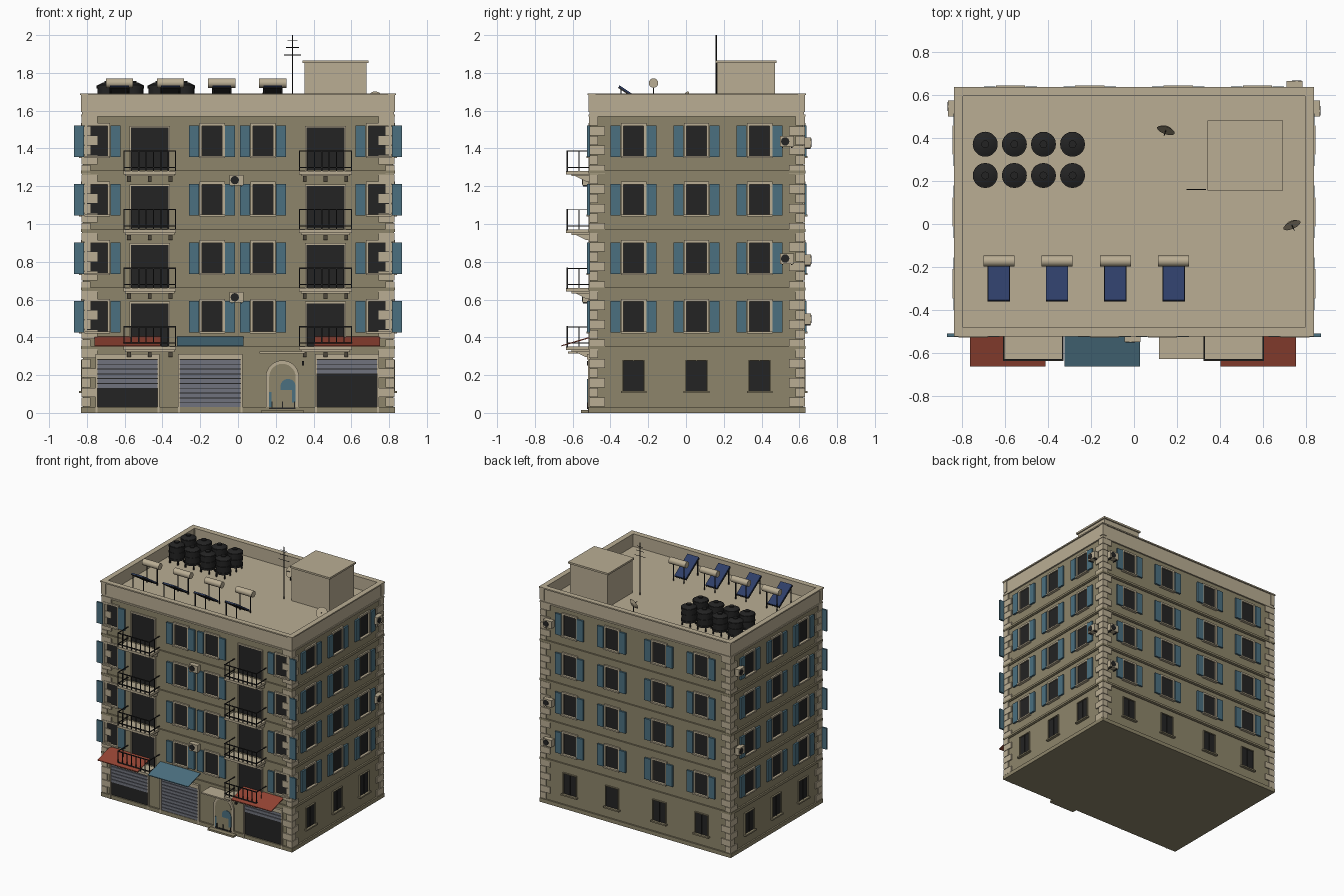
import bpy, bmesh, math
from mathutils import Matrix, Vector

if "Cube" in bpy.data.objects:
    bpy.data.objects.remove(bpy.data.objects["Cube"])

COLORS = {
    "wall_olive": (0.27, 0.235, 0.145), "stone_beige": (0.49, 0.42, 0.295),
    "shutter_teal": (0.07, 0.16, 0.215), "awning_red": (0.30, 0.058, 0.034),
    "near_black": (0.017, 0.017, 0.017), "panel_navy": (0.027, 0.048, 0.138),
    "roller_grey": (0.16, 0.17, 0.205),
}
MATS = {}
for n, c in COLORS.items():
    MATS[n] = bpy.data.materials.new(n)
    MATS[n].diffuse_color = (*c, 1)
OLIVE, BEIGE, TEAL, RED, BLACK, NAVY, GREY = COLORS

PARTS = {}


def part(name, mat):
    """Mesh under construction for one named part."""
    if name not in PARTS:
        PARTS[name] = (bmesh.new(), mat)
    return PARTS[name][0]


def box(name, mat, x0, x1, y0, y1, z0, z1, rot=None):
    m = Matrix.Translation(((x0 + x1) / 2, (y0 + y1) / 2, (z0 + z1) / 2))
    if rot:
        m = m @ rot
    m = m @ Matrix.Diagonal((abs(x1 - x0), abs(y1 - y0), abs(z1 - z0), 1))
    bmesh.ops.create_cube(part(name, mat), size=1, matrix=m)


def cyl(name, mat, center, axis, r, h, r2=None, seg=16):
    q = Vector(axis).to_track_quat('Z', 'Y').to_matrix().to_4x4()
    bmesh.ops.create_cone(part(name, mat), cap_ends=True, segments=seg, radius1=r,
                          radius2=r if r2 is None else r2, depth=h,
                          matrix=Matrix.Translation(center) @ q)


def prism(name, mat, pts, to3d, shift):
    """Extrude a 2D outline mapped by to3d along the shift vector."""
    bm = part(name, mat)
    f = bm.faces.new([bm.verts.new(to3d(*p)) for p in pts])
    ext = bmesh.ops.extrude_face_region(bm, geom=[f])
    bmesh.ops.translate(bm, vec=shift, verts=[v for v in ext["geom"] if isinstance(v, bmesh.types.BMVert)])
    bmesh.ops.recalc_face_normals(bm, faces=bm.faces[:])


# Main body extents
WX, YF, YB = 0.82, -0.505, 0.62
FLOOR, H = 0.345, 0.31
LEVELS = [FLOOR + H * i for i in range(4)]


def at(side, u, d):
    """Point on a wall: u runs to the viewer's right, d is outwards."""
    return {"front": (u, YF - d), "right": (WX + d, u),
            "back": (-u, YB + d), "left": (-WX - d, -u)}[side]


def wbox(name, mat, side, u0, u1, d0, d1, z0, z1):
    a, b = at(side, u0, d0), at(side, u1, d1)
    box(name, mat, min(a[0], b[0]), max(a[0], b[0]), min(a[1], b[1]), max(a[1], b[1]), z0, z1)


def ring(name, mat, g, z0, z1):
    box(name, mat, -WX - g, WX + g, YF - g, YB + g, z0, z1)


# Walls, plinth, storey bands and cornice
ring("walls", OLIVE, 0, 0, 1.59)
ring("plinth", OLIVE, 0.012, 0, 0.03)
for z in LEVELS:
    ring("storey_bands", OLIVE, 0.012, z - 0.008, z + 0.008)
    ring("storey_bands", OLIVE, 0.007, z - 0.016, z - 0.008)
ring("cornice", BEIGE, 0.012, 1.568, 1.58)
ring("cornice", BEIGE, 0.006, 1.58, 1.592)

# Parapet with coping and corner posts
for name, g, t, z0, z1 in (("parapet", 0.006, 0.03, 1.585, 1.682), ("parapet_coping", 0.016, 0.042, 1.682, 1.692)):
    for s in (-1, 1):
        xo = s * (WX + g)
        box(name, BEIGE, min(xo, xo - s * t), max(xo, xo - s * t), YF - g, YB + g, z0, z1)
    box(name, BEIGE, -WX - g + t, WX + g - t, YF - g, YF - g + t, z0, z1)
    box(name, BEIGE, -WX - g + t, WX + g - t, YB + g - t, YB + g, z0, z1)
for sx in (-1, 1):
    for y, sy in ((YF, -1), (YB, 1)):
        px, py = sx * (WX - 0.008), y - sy * 0.008
        box("parapet_posts", BEIGE, px - 0.019, px + 0.019, py - 0.019, py + 0.019, 1.592, 1.682)
        # Corner quoins, long and short in turn
        for i in range(30):
            lx, ly = (0.075, 0.04) if i % 2 else (0.04, 0.075)
            z = 0.033 + i * 0.0513
            ax, bx = sx * (WX + 0.009), sx * (WX - lx)
            ay, by = y + sy * 0.009, y - sy * ly
            box("quoins", BEIGE, min(ax, bx), max(ax, bx), min(ay, by), max(ay, by), z, z + 0.048)


# Windows with frames, sills and open shutters
def window(side, u, z0, shutters=True):
    z1, w = z0 + 0.16, 0.053
    wbox("window_panes", BLACK, side, u - w, u + w, -0.01, 0.003, z0, z1)
    fm, fn = (BEIGE, "window_frames") if shutters else (OLIVE, "ground_window_frames")
    fw = 0.014 if shutters else 0.005
    for s in (-1, 1):
        a, b = sorted((u + s * w, u + s * (w + fw)))
        wbox(fn, fm, side, a, b, -0.01, 0.012, z0, z1)
    wbox(fn, fm, side, u - w - fw, u + w + fw, -0.01, 0.012, z1, z1 + fw)
    wbox(fn.replace("frames", "sills"), fm, side, u - 0.068, u + 0.068, -0.01, 0.022, z0 - 0.011, z0)
    if shutters:
        for s in (-1, 1):
            a, b = sorted((u + s * 0.069, u + s * 0.122))
            wbox("shutters", TEAL, side, a, b, 0.004, 0.018, z0 - 0.004, z1 + 0.002)
    else:
        wbox("ground_window_bars", BLACK, side, u - 0.003, u + 0.003, 0, 0.008, z0, z1)


COLUMNS = {"front": (-0.745, -0.137, 0.132, 0.745), "right": (-0.277, 0.056, 0.39),
           "back": (-0.573, -0.205, 0.205, 0.573), "left": (-0.39, -0.056, 0.277)}
for side, cols in COLUMNS.items():
    for u in cols:
        for z in LEVELS:
            window(side, u, z + 0.085)
        if side != "front":
            window(side, u, 0.115, False)

# Balconies with doors, slabs, brackets and railings
for cx in (-0.467, 0.463):
    for z in LEVELS:
        wbox("balcony_doors", BLACK, "front", cx - 0.1, cx + 0.1, -0.01, 0.003, z + 0.01, z + 0.235)
        for s in (-1, 1):
            a, b = sorted((cx + s * 0.1, cx + s * 0.108))
            wbox("balcony_door_frames", BEIGE, "front", a, b, -0.01, 0.01, z, z + 0.235)
        wbox("balcony_door_frames", BEIGE, "front", cx - 0.108, cx + 0.108, -0.01, 0.01, z + 0.235, z + 0.244)
        wbox("balcony_slabs", BEIGE, "front", cx - 0.14, cx + 0.14, 0, 0.13, z - 0.012, z + 0.006)
        wbox("balcony_slabs", BEIGE, "front", cx - 0.13, cx + 0.13, 0, 0.1, z - 0.022, z - 0.012)
        for dx in (-0.11, 0, 0.11):
            prism("balcony_brackets", BEIGE, [(YF, z - 0.022), (YF - 0.08, z - 0.022), (YF - 0.025, z - 0.05), (YF, z - 0.05)],
                  lambda y, h, x=cx + dx - 0.01: (x, y, h), (0.02, 0, 0))
        for zz in (z + 0.022, z + 0.108):
            wbox("balcony_rails", BLACK, "front", cx - 0.14, cx + 0.14, 0.121, 0.128, zz, zz + 0.006)
            for s in (-1, 1):
                wbox("balcony_rails", BLACK, "front", cx + s * 0.137 - 0.003, cx + s * 0.137 + 0.003, 0, 0.128, zz, zz + 0.005)
        for i in range(8):
            x = cx - 0.137 + i * 0.274 / 7
            wbox("balusters", BLACK, "front", x - 0.003, x + 0.003, 0.121, 0.127, z, z + 0.11)
        for s in (-1, 1):
            wbox("balusters", BLACK, "front", cx + s * 0.137 - 0.002, cx + s * 0.137 + 0.002, 0.06, 0.064, z, z + 0.11)

# Shops: dark opening, frame, roller shutter and sloped awning
for cx, low, col, aname in ((-0.585, 0.13, RED, "red_awnings"), (-0.147, 0.012, TEAL, "teal_awning"),
                            (0.577, 0.215, RED, "red_awnings")):
    wbox("shop_openings", BLACK, "front", cx - 0.16, cx + 0.16, -0.01, 0.003, 0.005, 0.285)
    for s in (-1, 1):
        a, b = sorted((cx + s * 0.16, cx + s * 0.17))
        wbox("shop_frames", BEIGE, "front", a, b, -0.01, 0.015, 0, 0.285)
    wbox("shop_frames", BEIGE, "front", cx - 0.17, cx + 0.17, -0.01, 0.018, 0.282, 0.312)
    z = 0.26
    while z >= low - 0.01:
        wbox("roller_slats", GREY, "front", cx - 0.16, cx + 0.16, -0.005, 0.009, z, z + 0.021)
        z -= 0.0255
    prism(aname, col, [(YF, 0.397), (YF - 0.155, 0.352), (YF - 0.155, 0.358), (YF, 0.404)],
          lambda y, h, x=cx - 0.175: (x, y, h), (0.35, 0, 0))


# Arched entrance with step, gate, panels and canopy
def arch(cx, w, z0, spring, n=14):
    return [(cx - w, z0), (cx + w, z0)] + [(cx + w * math.cos(math.pi * i / n), spring + w * math.sin(math.pi * i / n))
                                            for i in range(n + 1)]


for name, mat, cx, w, z0, spring, d in (("entrance_surround", BEIGE, 0.235, 0.088, 0.015, 0.19, 0.012),
                                        ("entrance_door", OLIVE, 0.235, 0.07, 0.015, 0.19, 0.014),
                                        ("entrance_teal_panel", TEAL, 0.265, 0.04, 0.12, 0.14, 0.018)):
    prism(name, mat, arch(cx, w, z0, spring), lambda x, z: (x, YF + 0.005, z), (0, -d - 0.005, 0))
wbox("entrance_teal_panel", TEAL, "front", 0.165, 0.178, 0, 0.018, 0.03, 0.11)
wbox("entrance_teal_panel", TEAL, "front", 0.285, 0.305, 0, 0.018, 0.055, 0.13)
wbox("entrance_gate", BLACK, "front", 0.165, 0.305, 0, 0.018, 0.02, 0.028)
for x in (0.18, 0.235, 0.3):
    wbox("entrance_gate", BLACK, "front", x - 0.003, x + 0.003, 0, 0.02, 0.02, 0.06)
wbox("entrance_step", OLIVE, "front", 0.125, 0.348, 0, 0.05, 0, 0.014)
wbox("entrance_canopy", BEIGE, "front", 0.115, 0.355, 0, 0.12, 0.314, 0.324)
wbox("entrance_lamp", BLACK, "front", 0.338, 0.35, 0, 0.02, 0.25, 0.275)

# Air conditioners with fan and bracket
for side, u, levels in (("front", -0.007, (1.232, 0.612)), ("right", 0.535, (1.437, 0.817)),
                        ("left", -0.535, (1.437, 0.817)), ("back", -0.745, (1.43, 0.81, 0.497))):
    for z in levels:
        wbox("air_conditioners", BEIGE, side, u - 0.037, u + 0.037, 0.006, 0.043, z - 0.028, z + 0.028)
        n = Vector(at(side, 0, 1)) - Vector(at(side, 0, 0))
        cyl("conditioner_fans", BLACK, (*at(side, u - 0.01, 0.043), z), (*n, 0), 0.022, 0.004)
        for du in (-0.025, 0.025):
            wbox("conditioner_brackets", BLACK, side, u + du - 0.003, u + du + 0.003, 0, 0.04, z - 0.034, z - 0.028)

# Rooftop room
box("roof_room", BEIGE, 0.352, 0.68, 0.165, 0.47, 1.585, 1.852)
box("roof_room_cap", BEIGE, 0.342, 0.69, 0.155, 0.48, 1.852, 1.866)

# Water tanks on legs
for x in (-0.69, -0.555, -0.42, -0.285):
    for y in (0.225, 0.37):
        cyl("water_tanks", BLACK, (x, y, 1.68), (0, 0, 1), 0.054, 0.11, seg=20)
        for z in (1.632, 1.68, 1.725):
            cyl("water_tanks", BLACK, (x, y, z), (0, 0, 1), 0.058, 0.014, seg=20)
        cyl("water_tanks", BLACK, (x, y, 1.742), (0, 0, 1), 0.054, 0.014, 0.025, seg=20)
        cyl("water_tanks", BLACK, (x, y, 1.752), (0, 0, 1), 0.018, 0.01)
        for sx in (-0.035, 0.035):
            for sy in (-0.035, 0.035):
                box("tank_legs", BLACK, x + sx - 0.004, x + sx + 0.004, y + sy - 0.004, y + sy + 0.004, 1.585, 1.63)

# Solar water heaters: sloped panel, drum and stand
for x in (-0.627, -0.357, -0.086, 0.184):
    tilt = Matrix.Rotation(-math.atan2(0.11, 0.165), 4, 'X')
    box("solar_panels", NAVY, x - 0.05, x + 0.05, -0.371, -0.174, 1.672, 1.68, tilt)
    box("solar_panel_backs", BLACK, x - 0.052, x + 0.052, -0.374, -0.176, 1.665, 1.672, tilt)
    cyl("heater_drums", BEIGE, (x, -0.172, 1.746), (1, 0, 0), 0.025, 0.144)
    for s in (-0.045, 0.045):
        box("heater_stands", BLACK, x + s - 0.003, x + s + 0.003, -0.175, -0.169, 1.585, 1.73)
        box("heater_stands", BLACK, x + s - 0.003, x + s + 0.003, -0.347, -0.341, 1.585, 1.715)

# Antenna
cyl("antenna", BLACK, (0.288, 0.16, 1.7925), (0, 0, 1), 0.003, 0.415, seg=8)
for z, w in ((1.895, 0.045), (1.935, 0.035), (1.97, 0.027)):
    cyl("antenna", BLACK, (0.288, 0.16, z), (1, 0, 0), 0.002, 2 * w, seg=6)

# Satellite dishes
for x, y, n in ((0.15, 0.44, (-0.3, -0.85, 0.4)), (0.73, 0.0, (0.38, -0.85, 0.4))):
    v = Vector(n).normalized()
    c = Vector((x, y, 1.66))
    cyl("satellite_dishes", BEIGE, c, v, 0.022, 0.014, 0.043)
    cyl("dish_arms", BLACK, c + v * 0.02, v, 0.002, 0.035, seg=6)
    cyl("dish_poles", BLACK, (x, y, 1.62), (0, 0, 1), 0.004, 0.07, seg=8)

# Turn the parts into objects
SMOOTH = ("water_tanks", "heater_drums", "satellite_dishes", "conditioner_fans", "antenna")
for name, (bm, mat) in PARTS.items():
    me = bpy.data.meshes.new(name)
    bm.to_mesh(me)
    bm.free()
    me.materials.append(MATS[mat])
    ob = bpy.data.objects.new(name, me)
    bpy.context.collection.objects.link(ob)
    if name in SMOOTH:
        bpy.ops.object.select_all(action='DESELECT')
        ob.select_set(True)
        bpy.context.view_layer.objects.active = ob
        bpy.ops.object.shade_smooth_by_angle()

for m in bpy.data.materials:
    if m.users and not m.is_grease_pencil:
        m.use_nodes = True
        m.node_tree.nodes["Principled BSDF"].inputs["Base Color"].default_value = m.diffuse_color
